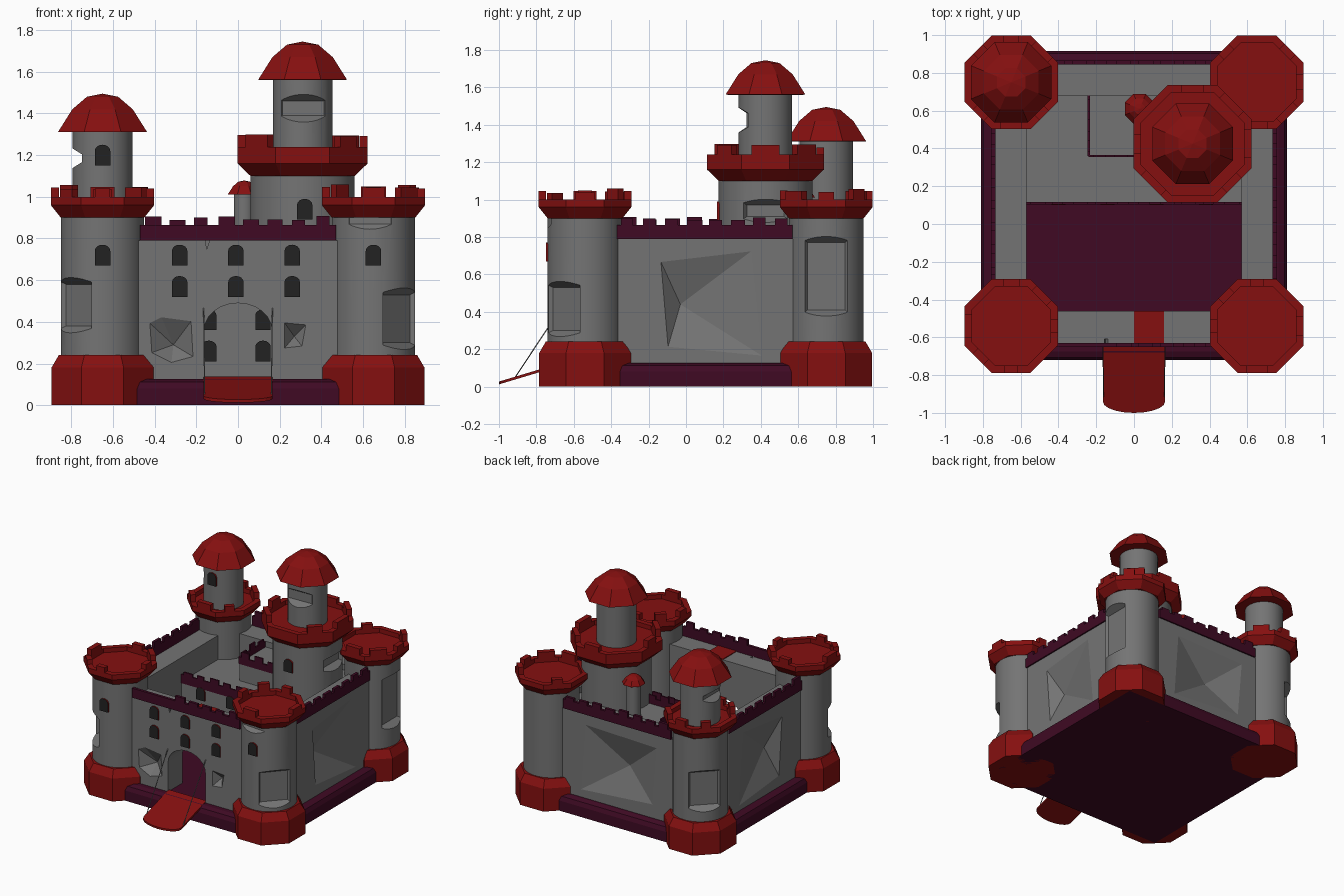
import bpy, bmesh, math, random
from mathutils import Vector, Matrix

if "Cube" in bpy.data.objects:
    bpy.data.objects.remove(bpy.data.objects["Cube"])
random.seed(4)

def material(name, r, g, b):
    m = bpy.data.materials.new(name)
    m.diffuse_color = (r, g, b, 1)
    m.use_nodes = True
    m.node_tree.nodes["Principled BSDF"].inputs["Base Color"].default_value = m.diffuse_color
    return m

STONE = material("grey stone", 0.175, 0.175, 0.175)
RED = material("red trim", 0.235, 0.005, 0.005)
PURPLE = material("dark purple", 0.05, 0.003, 0.017)
DARK = material("dark window", 0.016, 0.016, 0.016)

def finish(name, bm, *mats):
    bmesh.ops.recalc_face_normals(bm, faces=bm.faces)
    me = bpy.data.meshes.new(name)
    bm.to_mesh(me)
    bm.free()
    for m in mats:
        me.materials.append(m)
    ob = bpy.data.objects.new(name, me)
    bpy.context.collection.objects.link(ob)
    return ob

def add_box(bm, lo, hi, mat=Matrix()):
    lo, hi = Vector(lo), Vector(hi)
    bmesh.ops.create_cube(bm, size=1, matrix=mat @ Matrix.Translation((lo + hi) / 2) @ Matrix.Diagonal((*(hi - lo), 1)))

def box(name, lo, hi, mat):
    bm = bmesh.new()
    add_box(bm, lo, hi)
    return finish(name, bm, mat)

def add_lathe(bm, profile, sides, x, y):
    """Revolve (radius, z) pairs; for 8 sides the radius is to the flat."""
    k = 1 / math.cos(math.pi / sides)
    rings = []
    for r, z in profile:
        if r == 0:
            rings.append([bm.verts.new((x, y, z))] * sides)
        else:
            rings.append([bm.verts.new((x + r * k * math.cos(math.tau * (i + .5) / sides),
                                        y + r * k * math.sin(math.tau * (i + .5) / sides), z)) for i in range(sides)])
    for a, b in zip(rings, rings[1:]):
        for i in range(sides):
            j = (i + 1) % sides
            bm.faces.new(list(dict.fromkeys((a[i], a[j], b[j], b[i]))))

def lathe(name, profile, sides, x, y, mat):
    bm = bmesh.new()
    add_lathe(bm, profile, sides, x, y)
    return finish(name, bm, mat)

def prism(name, outline, y0, y1, *mats):
    """Extrude an (x, z) outline along y."""
    bm = bmesh.new()
    f = bm.faces.new([bm.verts.new((x, y0, z)) for x, z in outline])
    ext = bmesh.ops.extrude_face_region(bm, geom=[f])["geom"]
    bmesh.ops.translate(bm, vec=(0, y1 - y0, 0), verts=[v for v in ext if isinstance(v, bmesh.types.BMVert)])
    return finish(name, bm, *mats)

def hull(points):
    bm = bmesh.new()
    for p in points:
        bm.verts.new(p)
    bmesh.ops.convex_hull(bm, input=bm.verts)
    return finish("cutter", bm)

def carve(ob, cutter):
    mod = ob.modifiers.new("cut", 'BOOLEAN')
    mod.operation, mod.solver, mod.object = 'DIFFERENCE', 'EXACT', cutter
    bpy.context.view_layer.objects.active = ob
    bpy.ops.object.modifier_apply(modifier=mod.name)
    bpy.data.objects.remove(cutter)

def smooth(ob):
    bpy.ops.object.select_all(action='DESELECT')
    ob.select_set(True)
    bpy.context.view_layer.objects.active = ob
    bpy.ops.object.shade_smooth_by_angle(angle=math.radians(25))

def chip(ob, x, y, r, deg, z0, z1, depth):
    """Flat bite out of a round shaft."""
    rot = Matrix.Translation((x, y, 0)) @ Matrix.Rotation(math.radians(deg), 4, 'Z')
    pts = [(r - depth, s * .1, z) for s in (-1, 1) for z in (z0 + .05, z1 - .05)]
    pts += [(r + .03, s * .16, z) for s in (-1, 1) for z in (z0, z1)]
    carve(ob, hull([rot @ Vector(p) for p in pts]))

def arch(x, z0, w, h, n=8):
    r = w / 2
    return [(x - r, z0), (x + r, z0)] + [
        (x + r * math.cos(math.pi * i / n), z0 + h - r * .8 + r * .8 * math.sin(math.pi * i / n)) for i in range(n + 1)]

def window(x, y, z):
    ob = prism("window", arch(x, z - .05, .074, .1), y + .03, y - .009, RED, DARK)
    for p in ob.data.polygons:
        p.material_index = int(p.normal.y < -.9)

def battlement(name, a, b, z0, z1, t=.022):
    """Thin crenellated strip from a to b with uneven merlons."""
    a, b = Vector((*a, 0)), Vector((*b, 0))
    d = b - a
    rot = Matrix.Translation(a) @ Matrix.Rotation(math.atan2(d.y, d.x), 4, 'Z')
    bm = bmesh.new()
    add_box(bm, (0, -t / 2, z0), (d.length, t / 2, z1), rot)
    n = max(2, round(d.length / .12))
    step = d.length / n
    for i in range(n):
        u = (i + .2) * step
        add_box(bm, (u, -t / 2, z1 - .01), (u + step * random.uniform(.5, .7), t / 2, z1 + random.uniform(.02, .045)), rot)
    return finish(name, bm, PURPLE)

def parapet(x, y, r0, r1, z, rise, skip):
    """Flared octagonal crown with merlons on its sides."""
    t = .04
    top = z + .06 + rise
    bm = bmesh.new()
    add_lathe(bm, [(0, z), (r0, z), (r1, z + .06), (r1, top), (r1 - t, top), (r1 - t, top - .035), (0, top - .035)], 8, x, y)
    for i in range(8):
        if i not in skip:
            rot = Matrix.Translation((x, y, 0)) @ Matrix.Rotation(math.tau * i / 8, 4, 'Z')
            w = r1 * random.uniform(.14, .25)
            add_box(bm, (r1 - t, -w, top - .01), (r1, w, top + random.uniform(.035, .06)), rot)
    finish("tower_parapet", bm, RED)

def roof(name, x, y, z, s=1):
    lathe(name, [(0, z), (.2 * s, z), (.213 * s, z + .002), (.145 * s, z + .11 * s), (.075 * s, z + .17 * s), (0, z + .185 * s)], 8, x, y, RED)

# ground slab with bevelled upper edge
slab = box("base_slab", (-.81, -.72, 0), (.81, .915, .125), PURPLE)
bm = bmesh.new()
bm.from_mesh(slab.data)
bmesh.ops.bevel(bm, geom=[e for e in bm.edges if all(v.co.z > .1 for v in e.verts)], offset=.045, segments=2, affect='EDGES', profile=.5)
bm.to_mesh(slab.data)
bm.free()

# curtain walls: hollow block with gate and dents
wall = box("curtain_wall", (-.745, -.64, .11), (.745, .855, .79), STONE)
carve(wall, box("cutter", (-.57, -.46, 0), (.57, .68, 1), STONE))
carve(wall, prism("cutter", arch(0, .05, .325, .44, 12), -.8, -.4))
for s in (-1, 1):  # large side dents
    carve(wall, hull([(s * .66, -.03, .44)] + [(s * .75, y, z) for y, z in ((-.14, .68), (.37, .74), (.43, .15), (-.1, .2))]))
carve(wall, hull([(-.05, .77, .44)] + [(x, .86, z) for x, z in ((-.36, .7), (.3, .72), (.34, .17), (-.32, .22))]))
carve(wall, hull([(-.31, -.56, .29)] + [(x, -.645, z) for x, z in ((-.43, .4), (-.37, .43), (-.22, .41), (-.21, .23), (-.32, .2), (-.42, .25))]))
carve(wall, hull([(.27, -.58, .33)] + [(x, -.645, z) for x, z in ((.22, .4), (.28, .36), (.33, .39), (.31, .28), (.22, .27))]))
box("walkway_patch", (0, -.63, .785), (.16, -.46, .796), RED)

# battlements on walls
front = battlement("front_battlement", (-.47, -.64), (.47, -.64), .79, .865)
for ob in (wall, front):
    carve(ob, hull([(x, y, z) for x, z in ((-.18, .93), (-.15, .75), (-.09, .93)) for y in (-.7, -.61)]))
battlement("back_battlement", (-.47, .855), (.47, .855), .79, .865)
for s in (-1, 1):
    battlement("side_battlement", (s * .745, -.37), (s * .745, .57), .79, .865)

# inner keep with stepped terraces
box("keep_block", (-.57, .11, .1), (.57, .68, .6), STONE)
box("keep_upper_terrace", (-.24, .36, .58), (.57, .68, .745), STONE)
battlement("keep_battlement", (-.57, .11), (.57, .11), .59, .66, .012)
battlement("terrace_battlement", (-.24, .36), (.1, .36), .735, .79, .012)
battlement("terrace_side_battlement", (-.24, .68), (-.24, .36), .735, .79, .012)

# corner towers: x, y, chip direction, chip heights, missing merlons
corners = [(-.65, -.54, -140, .33, .63, (3, 7)), (.65, -.54, -42, .25, .58, (1, 5, 7)),
           (-.65, .75, 135, .3, .66, (0, 4)), (.65, .75, 0, .36, .82, (2, 4, 5))]
for x, y, deg, z0, z1, skip in corners:
    lathe("tower_foot", [(0, 0), (.245, 0), (.245, .18), (.21, .24), (0, .24)], 8, x, y, RED)
    shaft = lathe("tower_shaft", [(0, .2), (.2, .2), (.2, .92), (0, .92)], 32, x, y, STONE)
    chip(shaft, x, y, .2, deg, z0, z1, .055)
    if (x, y) == (.65, -.54):
        chip(shaft, x, y, .2, -95, .82, .98, .03)
    smooth(shaft)
    parapet(x, y, .2, .248, .9, .04, skip)
    if y < 0:
        window(x, y - .2, .72)

# great tower
GX, GY = .31, .425
shaft = lathe("great_tower_shaft", [(0, .5), (.25, .5), (.25, 1.12), (0, 1.12)], 32, GX, GY, STONE)
chip(shaft, GX, GY, .25, 0, .86, 1.02, .05)
smooth(shaft)
parapet(GX, GY, .25, .312, 1.1, .08, (3, 6))
window(GX + .01, GY - .25, .94)

# upper turrets with roofs
for x, y, z0, z1, deg, c0, c1 in ((GX, GY, 1.15, 1.565, -88, 1.34, 1.51), (-.65, .75, .95, 1.315, 180, 1.12, 1.25)):
    shaft = lathe("turret_shaft", [(0, z0), (.143, z0), (.143, z1), (0, z1)], 32, x, y, STONE)
    chip(shaft, x, y, .143, deg, c0, c1, .05)
    smooth(shaft)
    roof("turret_roof", x, y, z1 - .005)
window(-.65, .75 - .143, 1.2)

# small stair turret
smooth(lathe("stair_turret", [(0, .6), (.05, .6), (.05, 1.02), (0, 1.02)], 16, .03, .61, STONE))
roof("stair_turret_roof", .03, .61, 1.01, .37)

# windows on front wall and keep facade
for x in (-.28, -.01, .26):
    for z in (.57, .72):
        window(x, -.64, z)
for x in (-.4, -.14, .12, .38):
    for z in (.26, .41, .55):
        window(x, .11, z)

# drawbridge with rounded end, and its chains
outline = [(-.165, -.63), (.165, -.63)] + [(.165 * math.cos(math.pi * i / 10), -.94 - .06 * math.sin(math.pi * i / 10)) for i in range(11)]
bm = bmesh.new()
f = bm.faces.new([bm.verts.new((x, y, .012 + (y + 1) * .3)) for x, y in outline])
ext = bmesh.ops.extrude_face_region(bm, geom=[f])["geom"]
bmesh.ops.translate(bm, vec=(0, 0, .015), verts=[v for v in ext if isinstance(v, bmesh.types.BMVert)])
finish("drawbridge", bm, RED)
for s in (-1, 1):
    a, b = Vector((s * .16, -.92, .04)), Vector((s * .165, -.635, .47))
    bm = bmesh.new()
    bmesh.ops.create_cone(bm, cap_ends=True, segments=6, radius1=.003, radius2=.003, depth=(b - a).length,
                          matrix=Matrix.Translation((a + b) / 2) @ (b - a).to_track_quat('Z', 'Y').to_matrix().to_4x4())
    finish("chain", bm, STONE)
